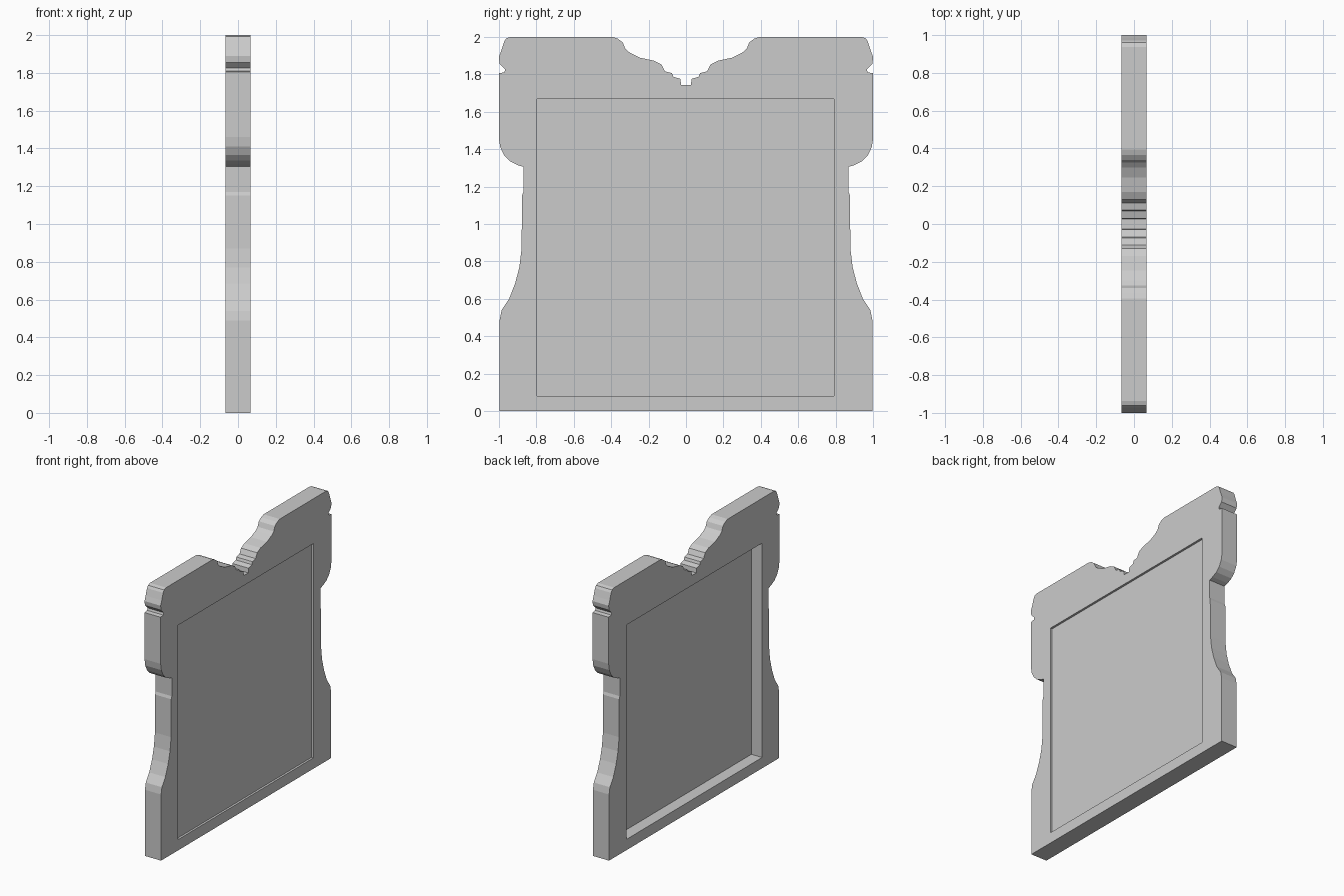
import bpy, bmesh
from mathutils import Vector

if "Cube" in bpy.data.objects:
    bpy.data.objects.remove(bpy.data.objects["Cube"])

HALF_T = 0.066

# Half outline of the frame (y, z), from bottom edge up to the centre notch
HALF = [(0.995, 0), (0.995, 0.49), (0.985, 0.54), (0.945, 0.60), (0.912, 0.685),
        (0.89, 0.77), (0.878, 0.87), (0.876, 1.15), (0.869, 1.17), (0.869, 1.305),
        (0.90, 1.315), (0.94, 1.335), (0.97, 1.365), (0.992, 1.41), (1.0, 1.46),
        (1.0, 1.805), (0.97, 1.81), (0.965, 1.826), (0.995, 1.856), (1.0, 1.89),
        (0.987, 1.925), (0.971, 1.975), (0.96, 1.992), (0.935, 2.0),
        (0.395, 2.0), (0.365, 1.99), (0.338, 1.97), (0.324, 1.935), (0.30, 1.915),
        (0.245, 1.888), (0.17, 1.872), (0.13, 1.851), (0.112, 1.815), (0.075, 1.806),
        (0.068, 1.787), (0.03, 1.775), (0.026, 1.742)]
OUTLINE = HALF + [(-y, z) for y, z in reversed(HALF)]
Y0, Y1, Z0, Z1 = -0.797, 0.79, 0.08, 1.668
OPENING = [(Y0, Z0), (Y1, Z0), (Y1, Z1), (Y0, Z1)]


def plate(name, loops, x0, x1):
    """Fill closed (y, z) loops, later ones being holes, and extrude along x."""
    bm = bmesh.new()
    edges = []
    for pts in loops:
        vs = [bm.verts.new((x0, y, z)) for y, z in pts]
        edges += [bm.edges.new((vs[i - 1], vs[i])) for i in range(len(vs))]
    bmesh.ops.triangle_fill(bm, edges=edges, use_beauty=True)
    ext = bmesh.ops.extrude_face_region(bm, geom=bm.faces[:], use_keep_orig=True)
    moved = [g for g in ext["geom"] if isinstance(g, bmesh.types.BMVert)]
    bmesh.ops.translate(bm, verts=moved, vec=Vector((x1 - x0, 0, 0)))
    bmesh.ops.recalc_face_normals(bm, faces=bm.faces[:])
    me = bpy.data.meshes.new(name)
    bm.to_mesh(me)
    bm.free()
    ob = bpy.data.objects.new(name, me)
    bpy.context.collection.objects.link(ob)
    return ob


# Shaped frame with a square opening
plate("shaped_frame", [OUTLINE, OPENING], -HALF_T, HALF_T)
# Inset panel: deep recess on the -x face, shallow on the +x face
plate("inset_panel", [OPENING], 0.022, 0.05)
